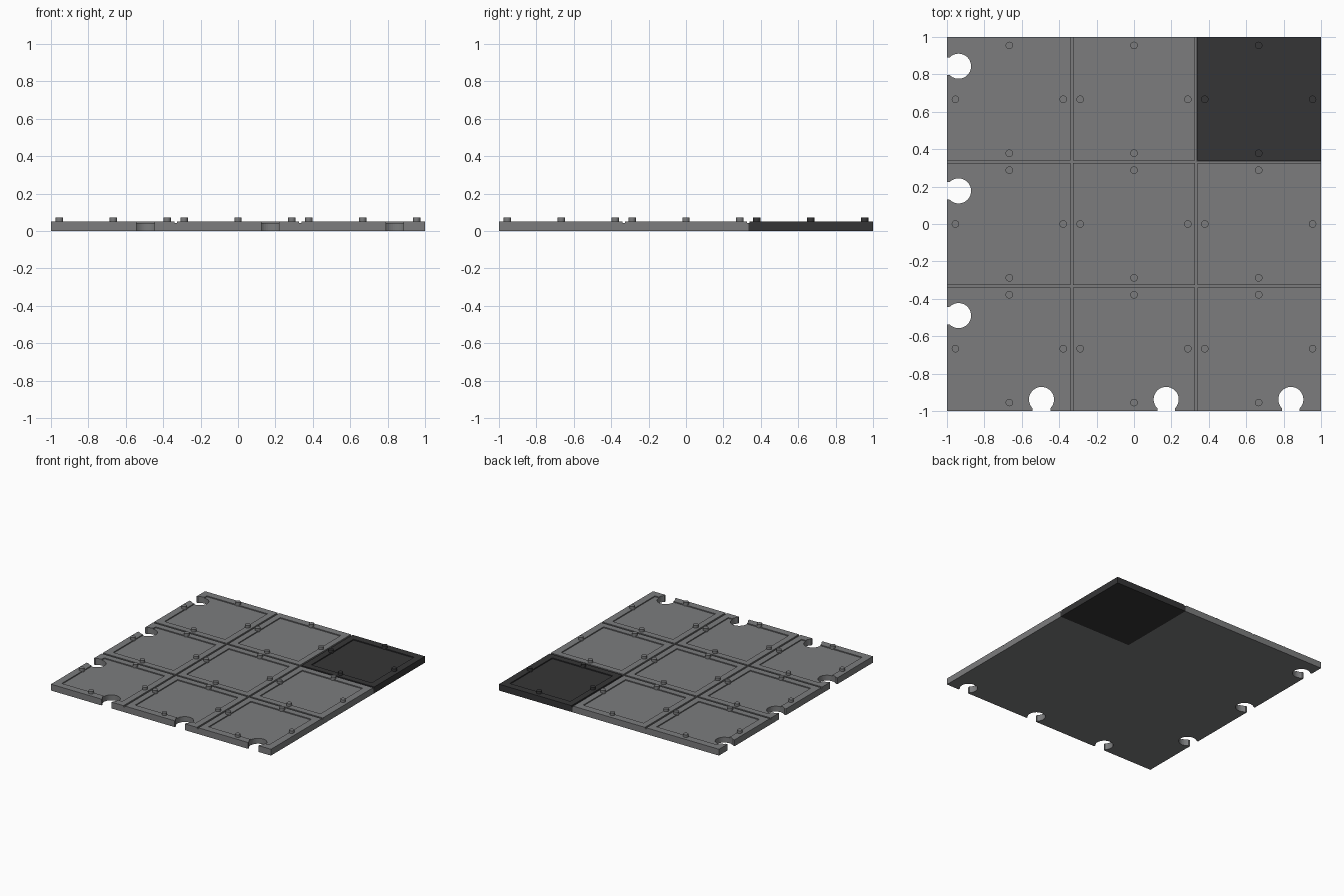
import bpy, bmesh, math
from mathutils import Matrix

if "Cube" in bpy.data.objects:
    bpy.data.objects.remove(bpy.data.objects["Cube"])

PITCH = 2 / 3        # tile spacing
TOP = 0.052          # board thickness
CENTRES = (-PITCH, 0, PITCH)


def material(name, rgb):
    m = bpy.data.materials.new(name)
    m.diffuse_color = (*rgb, 1)
    m.use_nodes = True
    m.node_tree.nodes["Principled BSDF"].inputs["Base Color"].default_value = m.diffuse_color
    return m


grey = material("stone grey", (0.2, 0.203, 0.207))
dark = material("charcoal", (0.036, 0.036, 0.037))


def add_box(bm, x, y, z, sx, sy, sz):
    mat = Matrix.Translation((x, y, z)) @ Matrix.Diagonal((sx, sy, sz, 1))
    bmesh.ops.create_cube(bm, size=1, matrix=mat)


def make(name, bm, *mats):
    me = bpy.data.meshes.new(name)
    bmesh.ops.recalc_face_normals(bm, faces=bm.faces)
    bm.to_mesh(me)
    bm.free()
    ob = bpy.data.objects.new(name, me)
    bpy.context.collection.objects.link(ob)
    for m in mats:
        me.materials.append(m)
    return ob


def add_keyhole(bm, matrix):
    # round socket with a short neck that opens on the board edge
    r, cy, half = 0.067, 0.062, 0.047
    a0 = -math.acos(half / r)
    a1 = math.pi - a0
    pts = [(half, -0.05)]
    pts += [(r * math.cos(a0 + (a1 - a0) * i / 28), cy + r * math.sin(a0 + (a1 - a0) * i / 28))
            for i in range(29)]
    pts += [(-half, -0.05)]
    face = bm.faces.new([bm.verts.new(matrix @ Matrix.Translation((x, y, -0.1)).translation)
                         for x, y in pts])
    ext = bmesh.ops.extrude_face_region(bm, geom=[face])
    bmesh.ops.translate(bm, vec=(0, 0, 0.3),
                        verts=[v for v in ext["geom"] if isinstance(v, bmesh.types.BMVert)])


# Board slab
bm = bmesh.new()
add_box(bm, 0, 0, TOP / 2, 2, 2, TOP)
board = make("board", bm, grey, dark)

# Cutters: shallow panel recesses, seams both ways, edge sockets
cutters = []
bm = bmesh.new()
for x in CENTRES:
    for y in CENTRES:
        add_box(bm, x, y, TOP + 0.042, 0.55, 0.55, 0.1)
cutters.append(make("recess_cutter", bm))
for along_x in (True, False):
    bm = bmesh.new()
    for p in (-PITCH / 2, PITCH / 2):
        if along_x:
            add_box(bm, 0, p, TOP + 0.04, 3, 0.014, 0.1)
        else:
            add_box(bm, p, 0, TOP + 0.04, 0.014, 3, 0.1)
    cutters.append(make("seam_cutter", bm))
bm = bmesh.new()
for c in CENTRES:
    add_keyhole(bm, Matrix.Translation((c + 0.172, -1, 0)))
    add_keyhole(bm, Matrix.Translation((-1, c + 0.177, 0)) @ Matrix.Rotation(-math.pi / 2, 4, "Z"))
cutters.append(make("socket_cutter", bm))

for c in cutters:
    mod = board.modifiers.new("cut", "BOOLEAN")
    mod.operation, mod.solver, mod.object = "DIFFERENCE", "EXACT", c
deps = bpy.context.evaluated_depsgraph_get()
cut_mesh = bpy.data.meshes.new_from_object(board.evaluated_get(deps))
board.modifiers.clear()
board.data = cut_mesh
for c in cutters:
    bpy.data.objects.remove(c)

# Split at the seams so that the back right tile is charcoal
bm = bmesh.new()
bm.from_mesh(board.data)
bmesh.ops.triangulate(bm, faces=bm.faces)
for no in ((1, 0, 0), (0, 1, 0)):
    bmesh.ops.bisect_plane(bm, geom=bm.verts[:] + bm.edges[:] + bm.faces[:],
                           plane_co=(PITCH / 2, PITCH / 2, 0), plane_no=no)
for f in bm.faces:
    c = f.calc_center_median()
    f.material_index = int(c.x > PITCH / 2 and c.y > PITCH / 2)
board.data.materials.clear()
for m in (grey, dark):
    board.data.materials.append(m)
bm.to_mesh(board.data)
bm.free()

# Four round pegs on each tile
for name, mat, is_dark in (("grey_pegs", grey, False), ("charcoal_pegs", dark, True)):
    bm = bmesh.new()
    for x in CENTRES:
        for y in CENTRES:
            if (x > 0.1 and y > 0.1) != is_dark:
                continue
            for dx, dy in ((1, 0), (-1, 0), (0, 1), (0, -1)):
                pos = (x + dx * 0.288, y + dy * 0.288, 0.055)
                bmesh.ops.create_cone(bm, cap_ends=True, segments=20, radius1=0.02, radius2=0.02,
                                      depth=0.036, matrix=Matrix.Translation(pos))
    pegs = make(name, bm, mat)
    bpy.ops.object.select_all(action="DESELECT")
    pegs.select_set(True)
    bpy.context.view_layer.objects.active = pegs
    bpy.ops.object.shade_smooth_by_angle(angle=math.radians(35))
